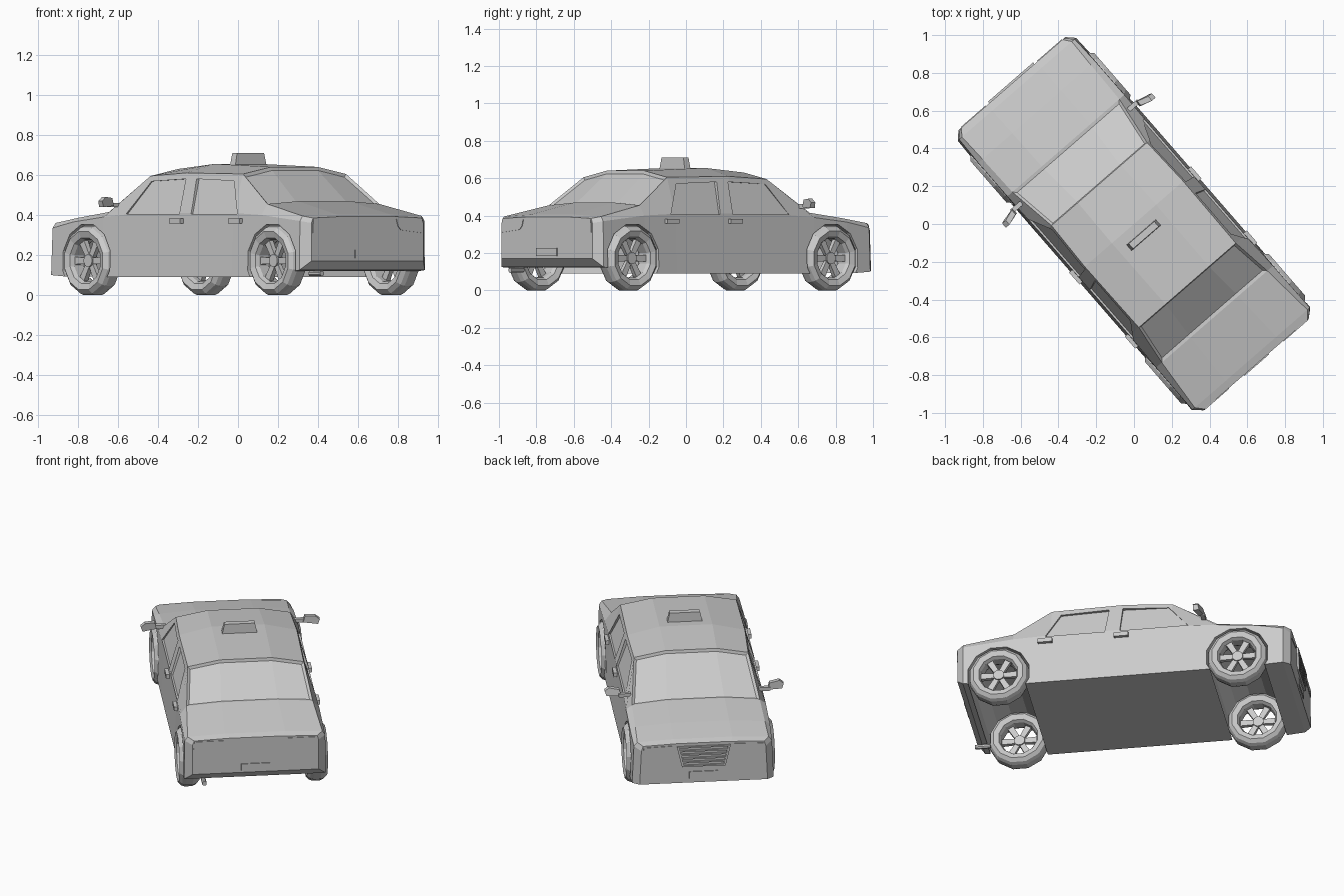
import bpy, bmesh, math
from mathutils import Matrix, Vector

cube = bpy.data.objects.get("Cube")
if cube:
    bpy.data.objects.remove(cube, do_unlink=True)

# The car is built along +y, then every part is turned to its parked heading
TURN = Matrix.Rotation(math.radians(41), 4, 'Z')

grey = bpy.data.materials.new("plain_grey")
grey.use_nodes = True
COLOUR = (0.6, 0.6, 0.6, 1)
grey.diffuse_color = COLOUR
grey.node_tree.nodes["Principled BSDF"].inputs["Base Color"].default_value = COLOUR


def finish(name, bm):
    bmesh.ops.recalc_face_normals(bm, faces=bm.faces)
    bm.transform(TURN)
    mesh = bpy.data.meshes.new(name)
    bm.to_mesh(mesh)
    bm.free()
    mesh.materials.append(grey)
    obj = bpy.data.objects.new(name, mesh)
    bpy.context.collection.objects.link(obj)
    return obj


def box(bm, centre, size, rot=None, taper=1.0):
    made = bmesh.ops.create_cube(bm, size=1)["verts"]
    for v in made:
        k = taper if v.co.z > 0 else 1
        v.co = Vector((v.co.x * size[0] * k, v.co.y * size[1] * k, v.co.z * size[2]))
        if rot:
            v.co = rot @ v.co
        v.co += Vector(centre)


def cylinder(bm, centre, radius, depth, sides, axis):
    rot = Matrix.Rotation(math.pi / 2, 4, axis)
    spin = Matrix.Rotation(math.pi / sides, 4, 'Z')
    bmesh.ops.create_cone(bm, cap_ends=True, segments=sides, radius1=radius, radius2=radius,
                          depth=depth, matrix=Matrix.Translation(centre) @ rot @ spin)


def prism(bm, front, back):
    a = [bm.verts.new(p) for p in front]
    b = [bm.verts.new(p) for p in back]
    bm.faces.new(a)
    bm.faces.new(b[::-1])
    for i in range(len(a)):
        j = (i + 1) % len(a)
        bm.faces.new((a[j], a[i], b[i], b[j]))


# Body shell: y, floor z, floor w, belt w, belt z, edge w, edge z, crown
STATIONS = [
    (-.985, .17, .37, .37, .36, .36, .385, .008),
    (-.945, .125, .415, .412, .37, .395, .395, .01),
    (-.65, .09, .42, .41, .40, .37, .455, .014),
    (-.43, .09, .42, .405, .41, .34, .605, .035),
    (0, .09, .42, .405, .41, .345, .61, .045),
    (.28, .09, .42, .405, .41, .335, .595, .035),
    (.55, .09, .42, .41, .39, .375, .415, .02),
    (.785, .09, .42, .41, .365, .38, .385, .015),
    (.945, .10, .415, .405, .335, .385, .36, .01),
    (.985, .105, .375, .365, .32, .355, .35, .008),
]
bm = bmesh.new()
rings = []
for y, fz, fw, bw, bz, ew, ez, crown in STATIONS:
    half = [(fw, fz), (bw, bz), (ew, ez), (ew * .45, ez + crown)]
    ring = half + [(-x, z) for x, z in reversed(half)]
    rings.append([bm.verts.new((x, y, z)) for x, z in ring])
for r, s in zip(rings, rings[1:]):
    for i in range(len(r)):
        j = (i + 1) % len(r)
        bm.faces.new((r[i], r[j], s[j], s[i]))
bm.faces.new(rings[0])
bm.faces.new(rings[-1][::-1])
bmesh.ops.recalc_face_normals(bm, faces=bm.faces)

# Windscreen and rear window, sunk into the shell
for low, high in ((.28, .55), (-.65, -.43)):
    glass = [f for f in bm.faces if low < f.calc_center_median().y < high
             and abs(f.calc_center_median().x) < .3 and f.normal.z > .3]
    bmesh.ops.inset_region(bm, faces=glass, thickness=.014, depth=-.012, use_even_offset=True)
body = finish("body_shell", bm)

# Cutters for side windows and wheel wells
FRONT_Y, REAR_Y, HUB_Z = .675, -.735, .172
WINDOWS = [
    [(.385, .405), (-.02, .405), (-.01, .58), (.26, .568)],
    [(-.11, .405), (-.46, .405), (-.375, .57), (-.09, .58)],
]
bm = bmesh.new()
for side in (1, -1):
    for outline in WINDOWS:
        skin = [(.405 - (z - .41) * .34, y, z) for y, z in outline]
        prism(bm, [(side * (x + .04), y, z) for x, y, z in skin],
              [(side * (x - .012), y, z) for x, y, z in skin])
for y in (FRONT_Y, REAR_Y):
    cylinder(bm, (0, y, HUB_Z), .186, 1.2, 12, 'Y')
cutter = finish("opening_cutter", bm)
cutter.hide_render = True
cut = body.modifiers.new("openings", 'BOOLEAN')
cut.operation = 'DIFFERENCE'
cut.solver = 'EXACT'
cut.object = cutter
bpy.context.view_layer.objects.active = body
bpy.ops.object.modifier_apply(modifier=cut.name)
bpy.data.objects.remove(cutter, do_unlink=True)

# Wheels: lathed tyre and rim, hub and six open spokes
TYRE = [(.118, .05), (.150, .06), (.170, .042), (.178, .02),
        (.178, -.02), (.170, -.042), (.150, -.06), (.118, -.05), (.108, -.03), (.108, .03)]
SIDES = 12


def wheel(name, x, y):
    bm = bmesh.new()
    loops = []
    for k in range(SIDES):
        a = (k + .5) * math.tau / SIDES
        loops.append([bm.verts.new((x + w, y + r * math.sin(a), HUB_Z + r * math.cos(a)))
                      for r, w in TYRE])
    for k in range(SIDES):
        p, q = loops[k], loops[(k + 1) % SIDES]
        for i in range(len(TYRE)):
            j = (i + 1) % len(TYRE)
            bm.faces.new((p[i], p[j], q[j], q[i]))
    out = math.copysign(.012, x)
    cylinder(bm, (x + out, y, HUB_Z), .032, .04, SIDES, 'Y')
    for k in range(6):
        a = (k + .5) * math.tau / 6
        rot = Matrix.Rotation(a, 3, 'X')
        box(bm, Vector((x + out, y, HUB_Z)) + rot @ Vector((0, 0, .066)),
            (.022, .03, .09), rot, 1.25)
    finish(name, bm)


for side, tag in ((1, "a"), (-1, "b")):
    wheel("front_wheel_" + tag, side * .375, FRONT_Y)
    wheel("rear_wheel_" + tag, side * .375, REAR_Y)

# Wing mirrors
bm = bmesh.new()
for side in (1, -1):
    prism(bm, [(side * x, y, z) for x, y, z in
               ((.43, .485, .445), (.515, .465, .44), (.525, .46, .47), (.50, .46, .49), (.44, .48, .485))],
          [(side * x, y, z) for x, y, z in
           ((.43, .45, .445), (.515, .43, .44), (.525, .43, .47), (.50, .43, .49), (.44, .45, .485))])
    box(bm, (side * .41, .475, .45), (.07, .025, .022))
finish("wing_mirrors", bm)

# Door handles
bm = bmesh.new()
for side in (1, -1):
    for y in (-.01, -.46):
        box(bm, (side * .413, y, .37), (.03, .085, .026))
finish("door_handles", bm)

# Roof sign
bm = bmesh.new()
box(bm, (0, -.078, .675), (.21, .042, .07), None, .85)
finish("roof_sign", bm)

# Grille: frame with slats
bm = bmesh.new()
for k in range(6):
    z = .215 + k * .024
    box(bm, (0, .988, z), (.24 + k * .012, .016, .009))
for side in (1, -1):
    prism(bm, [(side * x, .996, z) for x, z in ((.115, .21), (.128, .21), (.158, .34), (.145, .34))],
          [(side * x, .975, z) for x, z in ((.115, .21), (.128, .21), (.158, .34), (.145, .34))])
finish("grille", bm)


# Lamps and number plates, thin on the end panels
def lamps(name, outline, face_y, lift):
    bm = bmesh.new()
    for side in (1, -1):
        prism(bm, [(side * x, face_y + lift, z) for x, z in outline],
              [(side * x, face_y - lift, z) for x, z in outline])
    finish(name, bm)


lamps("headlights", [(.19, .315), (.35, .295), (.352, .34), (.18, .345)], .985, .004)
lamps("tail_lights", [(.22, .325), (.365, .31), (.36, .38), (.19, .38), (.2, .345)], -.985, .004)
for name, y, z in (("front_plate", .986, .155), ("rear_plate", -.986, .205)):
    bm = bmesh.new()
    box(bm, (0, y, z), (.17, .009, .042))
    finish(name, bm)

# Exhaust pipe
bm = bmesh.new()
cylinder(bm, (-.3, -.94, .108), .014, .09, 8, 'X')
finish("exhaust_pipe", bm)
